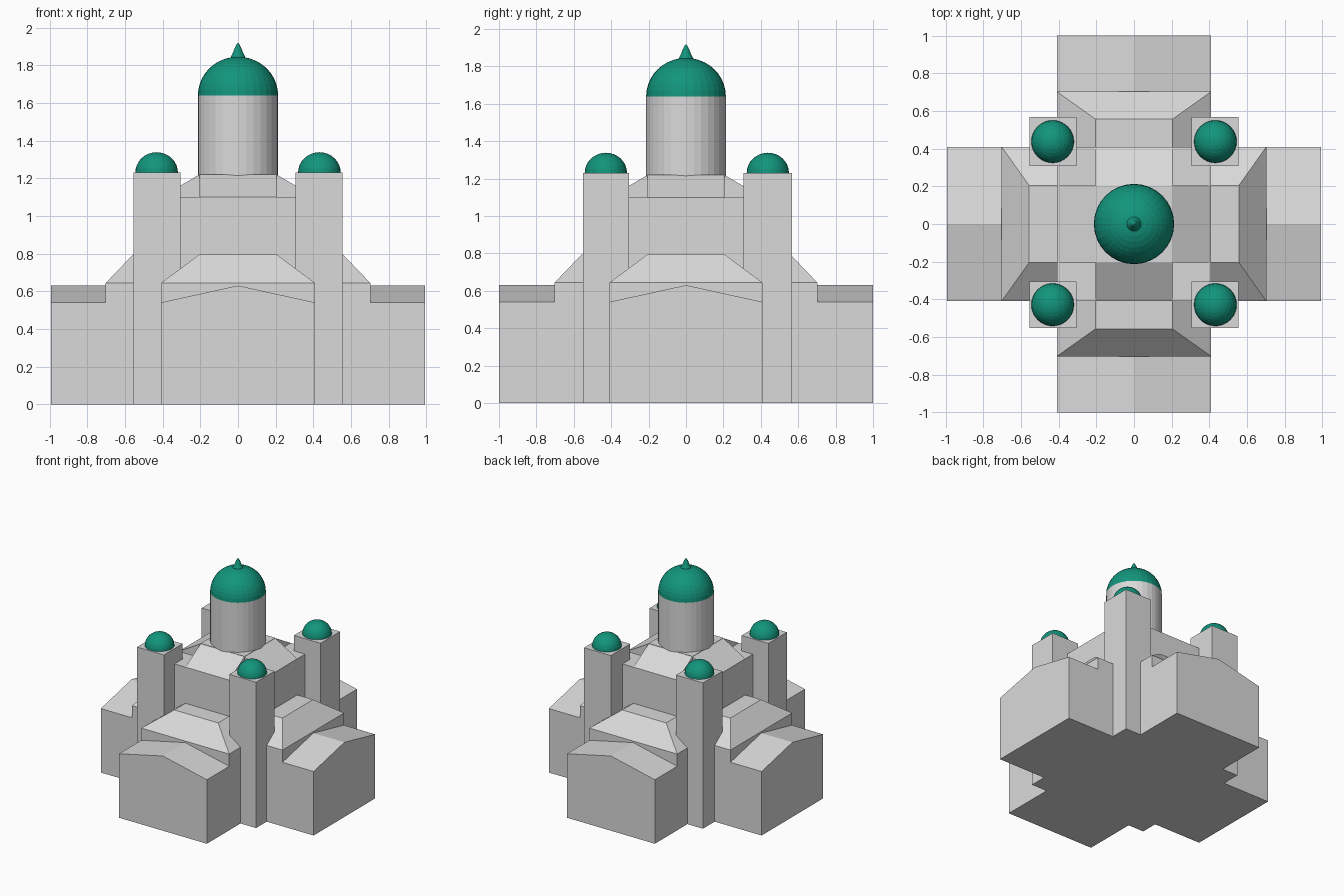
import bpy, bmesh, math
from mathutils import Matrix

if "Cube" in bpy.data.objects:
    bpy.data.objects.remove(bpy.data.objects["Cube"])


def material(name, rgb):
    m = bpy.data.materials.new(name)
    m.diffuse_color = (*rgb, 1)
    m.use_nodes = True
    m.node_tree.nodes["Principled BSDF"].inputs["Base Color"].default_value = m.diffuse_color
    return m


STONE = material("pale grey stone", (0.70, 0.70, 0.70))
GREEN = material("green dome", (0.006, 0.30, 0.20))


def finish(bm, name, mat, turn=0):
    bmesh.ops.rotate(bm, verts=bm.verts, cent=(0, 0, 0),
                     matrix=Matrix.Rotation(turn, 3, 'Z'))
    bmesh.ops.recalc_face_normals(bm, faces=bm.faces)
    me = bpy.data.meshes.new(name)
    bm.to_mesh(me)
    bm.free()
    me.materials.append(mat)
    ob = bpy.data.objects.new(name, me)
    bpy.context.collection.objects.link(ob)
    return ob


def hull(name, points, mat, turn=0):
    """Solid made of quads over rings of four points."""
    bm = bmesh.new()
    rings = [[bm.verts.new(p) for p in ring] for ring in points]
    for a, b in zip(rings, rings[1:]):
        for i in range(4):
            j = (i + 1) % 4
            bm.faces.new((a[i], a[j], b[j], b[i]))
    bm.faces.new(rings[0])
    bm.faces.new(rings[-1])
    return finish(bm, name, mat, turn)


def rect(x0, x1, y0, y1, z):
    return [(x0, y0, z), (x1, y0, z), (x1, y1, z), (x0, y1, z)]


def prism(name, profile, offset, mat, turn=0):
    bm = bmesh.new()
    f = bm.faces.new([bm.verts.new(p) for p in profile])
    ext = bmesh.ops.extrude_face_region(bm, geom=[f])
    bmesh.ops.translate(bm, vec=offset,
                        verts=[v for v in ext["geom"] if isinstance(v, bmesh.types.BMVert)])
    # keep the starting cap so the solid is closed
    if not f.is_valid or len(bm.faces) < len(profile) + 2:
        bmesh.ops.holes_fill(bm, edges=bm.edges)
    return finish(bm, name, mat, turn)


def lathe(name, profile, x, y, mat, n=32):
    """Round part from (radius, height) pairs."""
    bm = bmesh.new()
    rings = []
    for r, z in profile:
        if r == 0:
            rings.append([bm.verts.new((x, y, z))] * n)
        else:
            rings.append([bm.verts.new((x + r * math.cos(2 * math.pi * i / n),
                                        y + r * math.sin(2 * math.pi * i / n), z))
                          for i in range(n)])
    for a, b in zip(rings, rings[1:]):
        for i in range(n):
            j = (i + 1) % n
            bm.faces.new(list(dict.fromkeys((a[i], a[j], b[j], b[i]))))
    if profile[0][0]:
        bm.faces.new(rings[0])
    if profile[-1][0]:
        bm.faces.new(rings[-1])
    return finish(bm, name, mat)


def dome(r, h, z, steps=8):
    pts = [(r * math.cos(math.pi / 2 * i / steps), z + h * math.sin(math.pi / 2 * i / steps))
           for i in range(steps)]
    return pts + [(0, z + h)]


# Central block and raised middle of its roof
hull("central_block", [rect(-.41, .41, -.41, .41, z) for z in (0, 1.10)], STONE)
hull("drum_base", [rect(-.205, .205, -.205, .205, z) for z in (1.09, 1.222)], STONE)

# Four arms of the cross: gabled end, hipped inner block, sloping upper roof
for k, side in enumerate(("right", "back", "left", "front")):
    t = k * math.pi / 2
    end = 0.993 if k % 2 == 0 else 1.0
    prism("gabled_arm_" + side,
          [(.69, -.41, 0), (.69, .41, 0), (.69, .41, .54), (.69, 0, .63), (.69, -.41, .54)],
          (end - .69, 0, 0), STONE, t)
    hull("hipped_block_" + side,
         [rect(.40, .703, -.41, .41, 0), rect(.40, .703, -.41, .41, .643),
          rect(.40, .557, -.205, .205, .795)], STONE, t)
    prism("upper_roof_" + side,
          [(.20, -.205, 1.10), (.41, -.205, 1.10), (.20, -.205, 1.222)],
          (0, .41, 0), STONE, t)

# Four corner towers with small domes
for sx in (-1, 1):
    for front in (True, False):
        name = ("front_" if front else "back_") + ("left" if sx < 0 else "right")
        y0, y1 = (-.552, -.305) if front else (.308, .567)
        x0, x1 = sorted((sx * .305, sx * .555))
        hull("tower_" + name, [rect(x0, x1, y0, y1, z) for z in (0, 1.23)], STONE)
        lathe("tower_dome_" + name, dome(.113, .108, 1.23), sx * .432, (y0 + y1) / 2, GREEN)

# Drum, main dome and pointed finial
lathe("drum", [(.213, 1.19), (.213, 1.64)], 0, 0, STONE)
lathe("main_dome", dome(.213, .205, 1.64, 10), 0, 0, GREEN)
lathe("finial", [(.042, 1.82), (.038, 1.845), (.026, 1.867), (.018, 1.89), (.008, 1.91), (0, 1.918)],
      0, 0, GREEN, 16)
